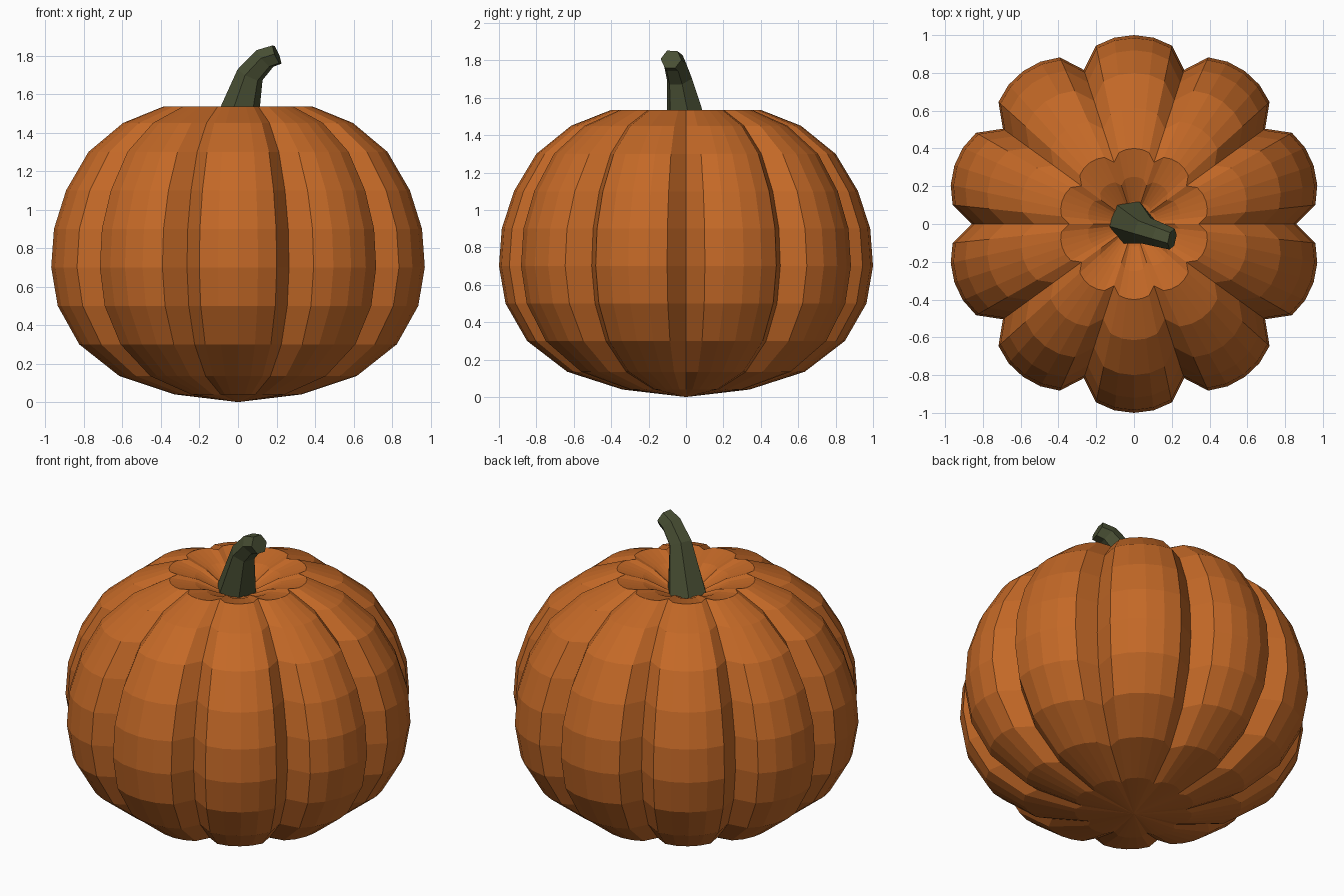
import bpy, bmesh, math
from mathutils import Vector

if "Cube" in bpy.data.objects:
    bpy.data.objects.remove(bpy.data.objects["Cube"])


def material(name, rgb):
    m = bpy.data.materials.new(name)
    m.diffuse_color = (*rgb, 1)
    m.use_nodes = True
    m.node_tree.nodes["Principled BSDF"].inputs["Base Color"].default_value = m.diffuse_color
    return m


def make_object(name, bm, mat):
    bmesh.ops.recalc_face_normals(bm, faces=bm.faces)
    me = bpy.data.meshes.new(name)
    bm.to_mesh(me)
    bm.free()
    me.materials.append(mat)
    ob = bpy.data.objects.new(name, me)
    bpy.context.collection.objects.link(ob)
    return ob


def bridge(bm, a, b):
    n = len(a)
    for i in range(n):
        j = (i + 1) % n
        bm.faces.new((a[i], a[j], b[j], b[i]))


def fan(bm, ring, tip):
    for i in range(len(ring)):
        bm.faces.new((ring[i], ring[(i + 1) % len(ring)], tip))


orange = material("pumpkin orange", (0.55, 0.14, 0.02))
green = material("stem green", (0.066, 0.078, 0.034))

# Ribbed body: profile swept round ten lobes of six segments each
LOBES, SEGMENTS = 10, 60
profile = [(0.34, 0.04), (0.635, 0.135), (0.85, 0.30), (0.965, 0.50),
           (1.0, 0.70), (0.985, 0.90), (0.92, 1.10), (0.80, 1.30),
           (0.615, 1.45), (0.40, 1.535), (0.25, 1.50), (0.12, 1.44)]


def lobe(t):
    return 0.858 + 0.142 * abs(math.sin(LOBES / 2 * t)) ** 0.4


bm = bmesh.new()
angles = [2 * math.pi * i / SEGMENTS for i in range(SEGMENTS)]
rings = [[bm.verts.new((r * lobe(t) * math.cos(t), r * lobe(t) * math.sin(t), z))
          for t in angles] for r, z in profile]
for a, b in zip(rings, rings[1:]):
    bridge(bm, a, b)
fan(bm, rings[0], bm.verts.new((0, 0, 0)))
fan(bm, rings[-1], bm.verts.new((0, 0, 1.42)))
make_object("pumpkin_body", bm, orange)

# Bent six-sided stem: centre, ring direction, radius
stem = [((-0.015, 0.01, 1.43), (0.1, 0.0, 1.0), 0.12),
        ((0.0625, -0.035, 1.70), (0.43, -0.2, 0.9), 0.072),
        ((0.14, -0.06, 1.785), (0.75, -0.25, 0.66), 0.064),
        ((0.202, -0.08, 1.805), (0.92, -0.2, 0.38), 0.057)]
bm = bmesh.new()
rings = []
for centre, direction, radius in stem:
    n = Vector(direction).normalized()
    u = Vector((math.sin(math.radians(20)), math.cos(math.radians(20)), 0))
    u = (u - n * u.dot(n)).normalized()
    v = n.cross(u)
    rings.append([bm.verts.new(Vector(centre) + radius * (
        u * math.cos(k * math.pi / 3) + v * math.sin(k * math.pi / 3)))
        for k in range(6)])
for a, b in zip(rings, rings[1:]):
    bridge(bm, a, b)
bm.faces.new(rings[0])
bm.faces.new(rings[-1])
make_object("stem", bm, green)
